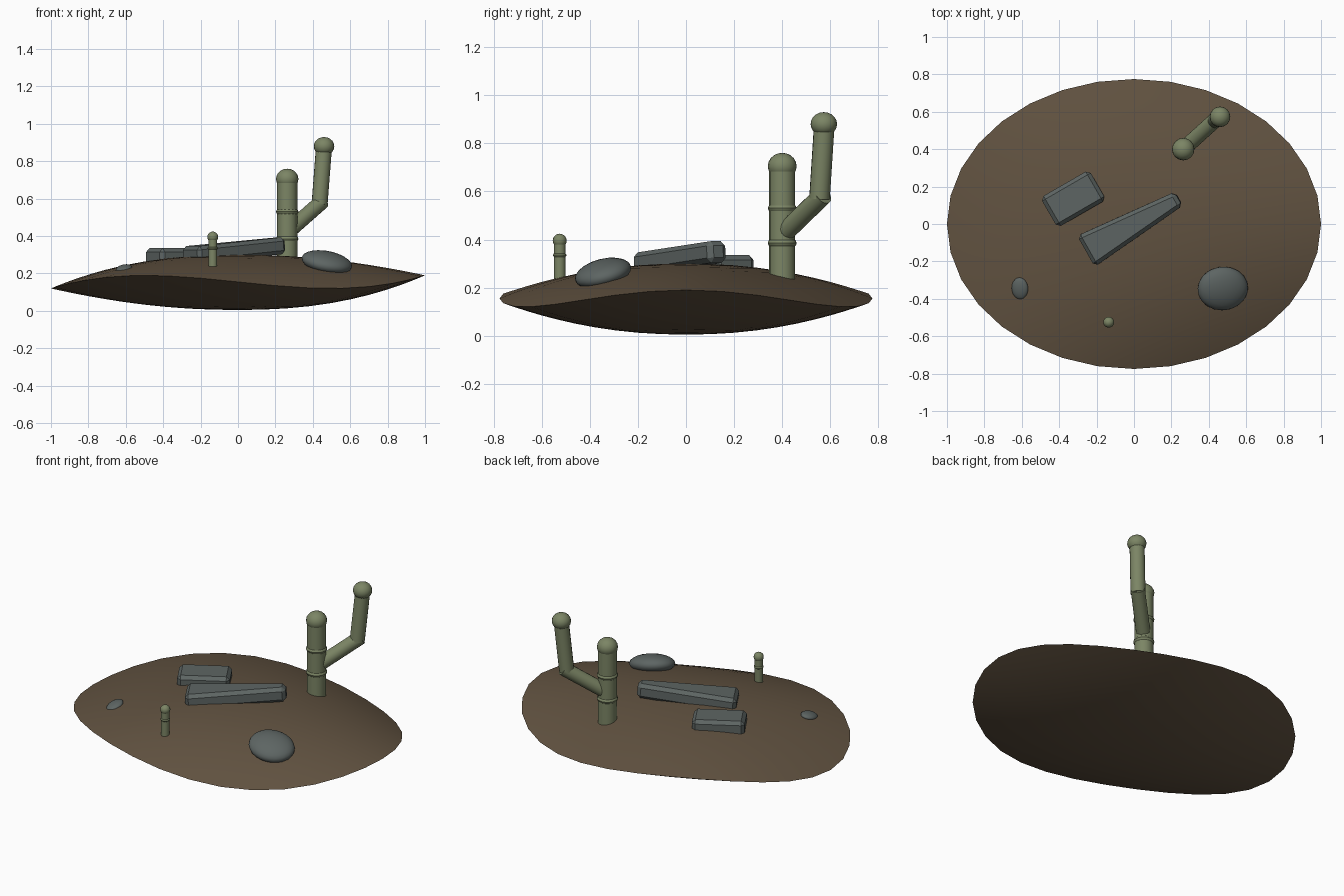
import bpy, bmesh, math
from mathutils import Vector, Matrix

if "Cube" in bpy.data.objects:
    bpy.data.objects.remove(bpy.data.objects["Cube"])


def material(name, rgb):
    m = bpy.data.materials.new(name)
    m.use_nodes = True
    m.diffuse_color = (*rgb, 1)
    m.node_tree.nodes["Principled BSDF"].inputs["Base Color"].default_value = (*rgb, 1)
    return m


SOIL = material("brown soil", (0.12, 0.085, 0.052))
STONE = material("grey stone", (0.11, 0.13, 0.125))
PLANT = material("sage green", (0.2, 0.235, 0.13))


def add(name, bm, mat, smooth=30):
    bmesh.ops.recalc_face_normals(bm, faces=bm.faces)
    mesh = bpy.data.meshes.new(name)
    bm.to_mesh(mesh)
    bm.free()
    mesh.materials.append(mat)
    obj = bpy.data.objects.new(name, mesh)
    bpy.context.collection.objects.link(obj)
    if smooth:
        bpy.ops.object.select_all(action="DESELECT")
        obj.select_set(True)
        bpy.context.view_layer.objects.active = obj
        bpy.ops.object.shade_smooth_by_angle(angle=math.radians(smooth))
    return obj


# Lens-shaped ground with a wavy rim
def ground():
    bm = bmesh.new()
    bmesh.ops.create_uvsphere(bm, u_segments=32, v_segments=24, radius=1)
    for v in bm.verts:
        r = min(1, math.hypot(v.co.x, v.co.y))
        wave = 0.035 * math.cos(3 * math.atan2(v.co.y, v.co.x)) * r ** 3
        rise = 0.145 if v.co.z > 0 else -0.15
        v.co.z = 0.155 + wave + rise * (1 - r ** 2.2)
        v.co.y *= 0.775
    add("ground", bm, SOIL, 60)


def tube(name, a, b, radius):
    a, b = Vector(a), Vector(b)
    bm = bmesh.new()
    turn = (b - a).to_track_quat("Z", "Y").to_matrix().to_4x4()
    bmesh.ops.create_cone(bm, cap_ends=True, segments=16, radius1=radius, radius2=radius,
                          depth=(b - a).length, matrix=Matrix.Translation((a + b) / 2) @ turn)
    add(name, bm, PLANT)


def ball(name, centre, radius, flat=1):
    bm = bmesh.new()
    bmesh.ops.create_uvsphere(bm, u_segments=16, v_segments=10, radius=radius)
    bmesh.ops.scale(bm, vec=(1, 1, flat), verts=bm.verts)
    bmesh.ops.translate(bm, vec=centre, verts=bm.verts)
    add(name, bm, PLANT)


# Bevelled stone block, optionally narrowing towards +x
def block(name, centre, size, spin, tilt=0, taper=1, bevel=0.02):
    bm = bmesh.new()
    bmesh.ops.create_cube(bm, size=1)
    for v in bm.verts:
        k = taper if v.co.x > 0 else 1
        v.co = Vector((v.co.x * size[0], v.co.y * size[1] * k, v.co.z * size[2]))
    bmesh.ops.bevel(bm, geom=bm.edges[:], offset=bevel, segments=1, affect="EDGES")
    obj = add(name, bm, STONE, 0)
    obj.location = centre
    obj.rotation_euler = (0, math.radians(-tilt), math.radians(spin))


# Rounded stone lying on the slope
def boulder(name, centre, size, rot):
    bm = bmesh.new()
    bmesh.ops.create_icosphere(bm, subdivisions=3, radius=1)
    bmesh.ops.scale(bm, vec=size, verts=bm.verts)
    obj = add(name, bm, STONE, 40)
    obj.location = centre
    obj.rotation_euler = [math.radians(a) for a in rot]


ground()
block("long_stone", (-0.008, -0.005, 0.325), (0.57, 0.19, 0.09), 29.5, 5, 0.45)
block("short_stone", (-0.325, 0.135, 0.285), (0.3, 0.185, 0.1), 30)
boulder("round_boulder", (0.475, -0.345, 0.26), (0.137, 0.12, 0.055), (14, 11, 0))
boulder("pebble", (-0.61, -0.345, 0.225), (0.045, 0.06, 0.02), (12, -12, 0))

# Tall branching stalk
X, Y = 0.263, 0.4
tube("main_stem", (X, Y, 0.2), (X, Y, 0.71), 0.054)
ball("main_tip", (X, Y, 0.705), 0.06, 0.92)
for i, z in enumerate((0.385, 0.53)):
    ball(f"main_joint_{i + 1}", (X, Y, z), 0.06, 0.5)
tube("arm_lower", (X, Y, 0.42), (0.45, 0.57, 0.585), 0.041)
tube("arm_upper", (0.436, 0.555, 0.57), (0.46, 0.575, 0.88), 0.043)
ball("arm_tip", (0.46, 0.573, 0.88), 0.055, 0.9)

# Small stalk
x, y = -0.135, -0.525
tube("small_stem", (x, y, 0.2), (x, y, 0.4), 0.024)
ball("small_tip", (x, y, 0.395), 0.029)
ball("small_joint", (x, y, 0.335), 0.028, 0.5)
